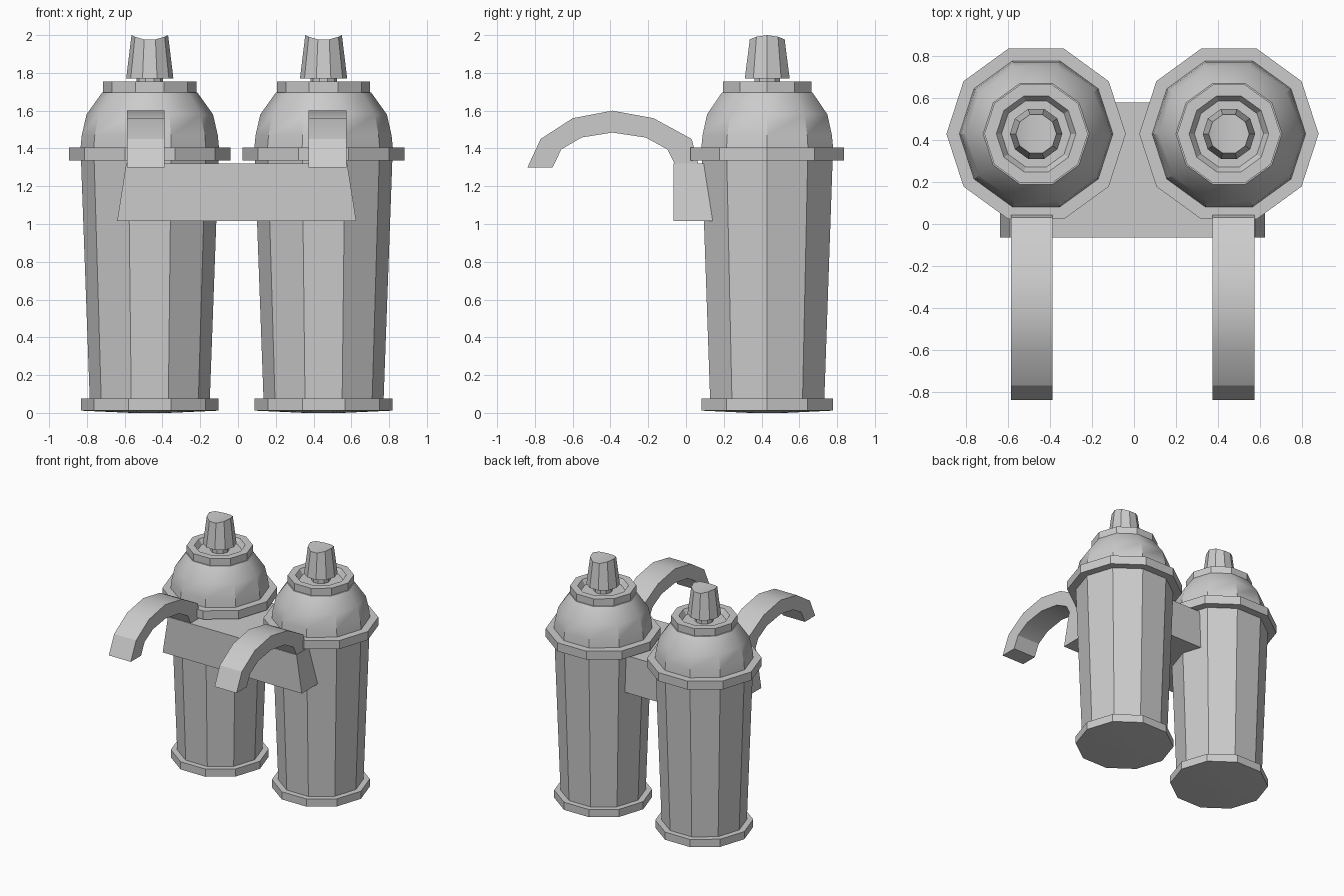
import bpy, bmesh, math

if "Cube" in bpy.data.objects:
    bpy.data.objects.remove(bpy.data.objects["Cube"])

MID = -0.007      # mirror plane in x
TANK_X, TANK_Y = 0.46, 0.43
HANDLE_X = 0.481
SIDES = 10

grey = bpy.data.materials.new("plain_grey")
grey.diffuse_color = (0.6, 0.6, 0.6, 1)
grey.use_nodes = True
grey.node_tree.nodes["Principled BSDF"].inputs["Base Color"].default_value = grey.diffuse_color


def finish(name, bm, loc=(0, 0, 0)):
    bmesh.ops.recalc_face_normals(bm, faces=bm.faces)
    mesh = bpy.data.meshes.new(name)
    bm.to_mesh(mesh)
    bm.free()
    mesh.materials.append(grey)
    ob = bpy.data.objects.new(name, mesh)
    ob.location = loc
    bpy.context.collection.objects.link(ob)
    bpy.ops.object.select_all(action='DESELECT')
    ob.select_set(True)
    bpy.context.view_layer.objects.active = ob
    bpy.ops.object.shade_smooth_by_angle(angle=math.radians(30))
    return ob


def ring(bm, r, z):
    return [bm.verts.new((r * math.cos(2 * math.pi * i / SIDES),
                          r * math.sin(2 * math.pi * i / SIDES), z))
            for i in range(SIDES)]


def bridge(bm, a, b):
    for i in range(SIDES):
        j = (i + 1) % SIDES
        bm.faces.new((a[i], a[j], b[j], b[i]))


def lathe(name, profile, loc):
    """Ten-sided turned solid, capped at both ends."""
    bm = bmesh.new()
    rings = [ring(bm, r, z) for r, z in profile]
    for a, b in zip(rings, rings[1:]):
        bridge(bm, a, b)
    bm.faces.new(rings[0][::-1])
    bm.faces.new(rings[-1])
    return finish(name, bm, loc)


def nozzle(name, loc):
    """Tapered tip whose top is scooped along y."""
    bm = bmesh.new()
    low = ring(bm, 0.125, 1.77)
    top = ring(bm, 0.097, 1.975)
    for v in top:
        v.co.z += 0.025 * (v.co.x / 0.097) ** 2
    bridge(bm, low, top)
    bm.faces.new(low[::-1])
    half = SIDES // 2
    for i in range(half):
        quad = [top[i], top[i + 1], top[-i - 1], top[-i]]
        bm.faces.new(list(dict.fromkeys(quad)))
    return finish(name, bm, loc)


def handle(name, x):
    """Arched strap, side profile given as outer/inner pairs (y, z)."""
    outer = [(-0.839, 1.30), (-0.77, 1.45), (-0.60, 1.56), (-0.39, 1.60),
             (-0.172, 1.56), (0.03, 1.45), (0.07, 1.30)]
    inner = [(-0.706, 1.30), (-0.66, 1.395), (-0.553, 1.458), (-0.39, 1.484),
             (-0.214, 1.458), (-0.098, 1.395), (-0.05, 1.30)]
    bm = bmesh.new()
    rows = []
    for o, n in zip(outer, inner):
        rows.append([bm.verts.new((dx, *p)) for dx, p in
                     ((-0.1, o), (0.1, o), (0.1, n), (-0.1, n))])
    for a, b in zip(rows, rows[1:]):
        for i in range(4):
            j = (i + 1) % 4
            bm.faces.new((a[i], a[j], b[j], b[i]))
    bm.faces.new(rows[0])
    bm.faces.new(rows[-1])
    return finish(name, bm, (x, 0, 0))


for side, s in (("left", -1), ("right", 1)):
    loc = (MID + s * TANK_X, TANK_Y, 0)
    # foot, tapering body, collar
    lathe(side + "_tank_body",
          [(0.1, 0.0), (0.365, 0.012), (0.365, 0.075), (0.318, 0.075),
           (0.364, 1.335), (0.428, 1.335), (0.428, 1.405), (0.3, 1.405)], loc)
    # rounded shoulder
    lathe(side + "_tank_dome",
          [(0.367, 1.40), (0.36, 1.47), (0.335, 1.58), (0.253, 1.695), (0.2, 1.70)], loc)
    # recessed top ring with stem
    lathe(side + "_cap_ring",
          [(0.247, 1.697), (0.247, 1.755), (0.19, 1.755), (0.165, 1.715),
           (0.07, 1.715), (0.07, 1.772)], loc)
    nozzle(side + "_nozzle", loc)
    handle(side + "_handle", MID + s * HANDLE_X)

# bracket joining the tanks, narrower at the top
bm = bmesh.new()
bmesh.ops.create_cube(bm, size=1)
for v in bm.verts:
    up = v.co.z > 0
    v.co.x = math.copysign(0.585 if up else 0.633, v.co.x)
    v.co.y = 0.58 if v.co.y > 0 else -0.065
    v.co.z = 1.32 if up else 1.015
finish("bracket", bm, (MID, 0, 0))
